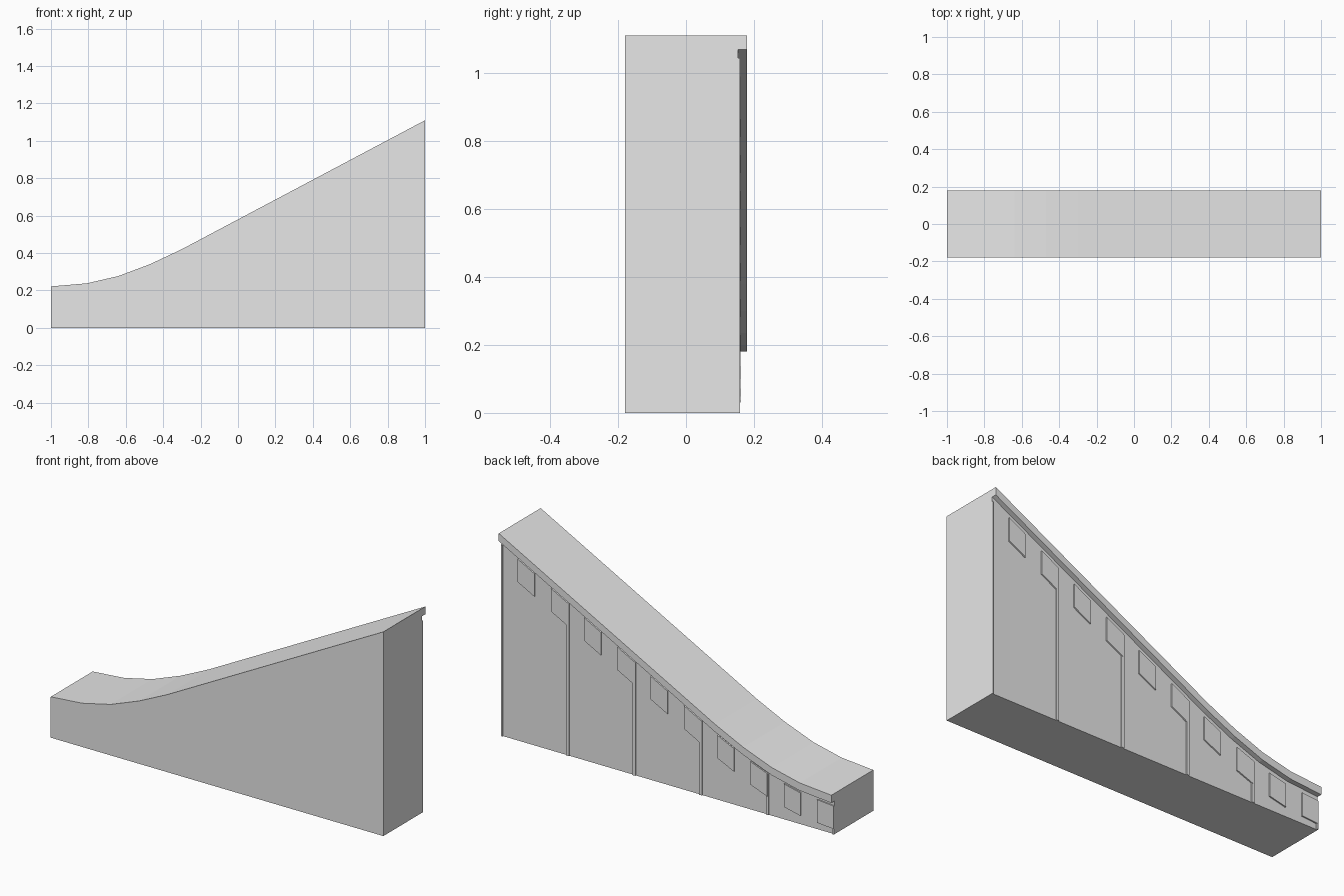
import bpy
import bmesh

if "Cube" in bpy.data.objects:
    bpy.data.objects.remove(bpy.data.objects["Cube"])

FRONT, WALL, LIP = -0.18, 0.153, 0.18     # depth of front, recessed back wall, lip
LIP_H = 0.042                             # lip thickness
TRIM_DROP = 0.067                         # gap from ramp surface to the wall trim
PLATE_H = 0.125
PROFILE = [(-1, 0.222), (-0.81, 0.238), (-0.64, 0.277), (-0.47, 0.341),
           (-0.30, 0.421), (1, 1.11)]

grey = bpy.data.materials.new("light grey")
grey.diffuse_color = (0.8, 0.8, 0.8, 1)
grey.use_nodes = True
grey.node_tree.nodes["Principled BSDF"].inputs["Base Color"].default_value = grey.diffuse_color


def top(x):
    """Ramp height at x."""
    for (x0, z0), (x1, z1) in zip(PROFILE, PROFILE[1:]):
        if x <= x1:
            return z0 + (z1 - z0) * (x - x0) / (x1 - x0)
    return PROFILE[-1][1]


def sweep(name, stations, section):
    """Sweep a y/z section, given as a function of x, along x and cap it."""
    bm = bmesh.new()
    rings = [[bm.verts.new((x, y, z)) for y, z in section(x)] for x in stations]
    n = len(rings[0])
    for a, b in zip(rings, rings[1:]):
        for i in range(n):
            j = (i + 1) % n
            bm.faces.new((a[i], a[j], b[j], b[i]))
    bm.faces.new(rings[0])
    bm.faces.new(rings[-1])
    bmesh.ops.recalc_face_normals(bm, faces=bm.faces)
    mesh = bpy.data.meshes.new(name)
    bm.to_mesh(mesh)
    bm.free()
    mesh.materials.append(grey)
    obj = bpy.data.objects.new(name, mesh)
    bpy.context.collection.objects.link(obj)
    return obj


def span(x0, x1):
    """Stations from x0 to x1, including profile breaks between them."""
    return [x0] + [x for x, _ in PROFILE if x0 < x < x1] + [x1]


def trim(name, x0, x1, face_y, bottom):
    """Raised piece on the back wall whose top follows the ramp."""
    def section(x):
        z1 = top(x) - TRIM_DROP
        z0 = bottom(z1)
        return [(WALL - 0.003, z0), (face_y, z0), (face_y, z1), (WALL - 0.003, z1)]
    sweep(name, span(x0, x1), section)


# Ramp body with the overhanging lip along the back
sweep("ramp_body", span(-1, 1), lambda x: [
    (FRONT, 0), (WALL, 0), (WALL, top(x) - LIP_H),
    (LIP, top(x) - LIP_H), (LIP, top(x)), (FRONT, top(x))])

# Narrow upright ribs dividing the back wall
for i in range(6):
    c = -1 + 0.4 * i
    trim(f"rib_{i + 1}", max(-1, c - 0.007), min(1, c + 0.009), 0.159, lambda z1: 0)

# Slanted blocks below the lip
for i in range(10):
    x0 = -1 + 0.2 * i
    trim(f"block_{i + 1}", x0, x0 + 0.1, 0.16, lambda z1: z1 - PLATE_H)
